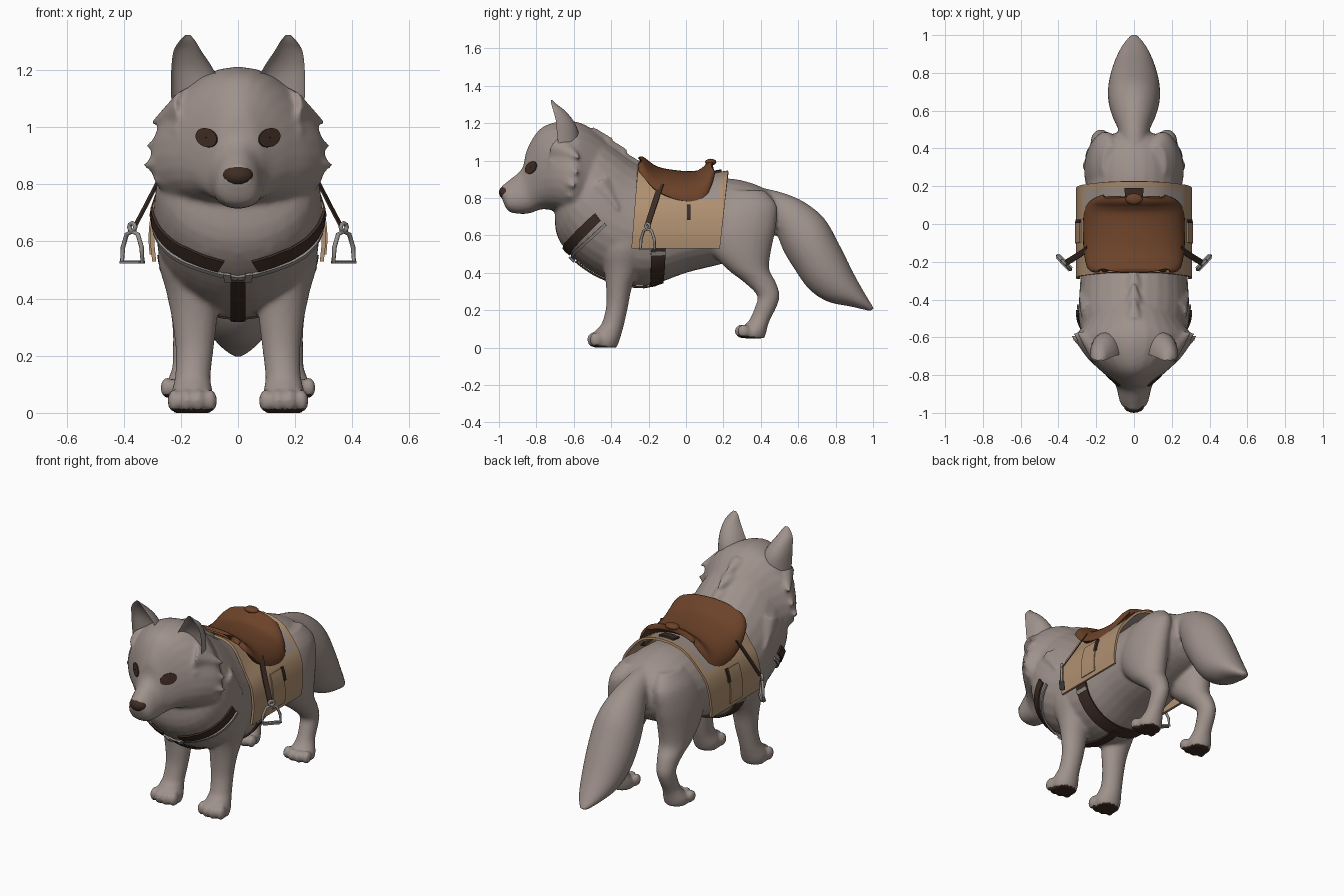
import bpy, bmesh, math
from mathutils import Vector, Matrix
from mathutils.bvhtree import BVHTree

if "Cube" in bpy.data.objects:
    bpy.data.objects.remove(bpy.data.objects["Cube"])


def mat(name, r, g, b):
    m = bpy.data.materials.new(name)
    m.diffuse_color = (r, g, b, 1)
    m.use_nodes = True
    m.node_tree.nodes["Principled BSDF"].inputs["Base Color"].default_value = m.diffuse_color
    return m


COAT = mat("grey_coat", .345, .285, .26)
DARK = mat("dark_nose_and_pads", .048, .025, .017)
SADDLE = mat("saddle_leather", .15, .055, .022)
STRAP = mat("dark_strap", .045, .025, .018)
TAN = mat("tan_blanket", .43, .28, .165)
METAL = mat("grey_metal", .28, .26, .245)


def smooth(pts, n):
    """Catmull-Rom interpolation of tuples."""
    out = []
    for i in range(len(pts) - 1):
        a, b, c, d = (pts[max(i - 1, 0)], pts[i], pts[i + 1], pts[min(i + 2, len(pts) - 1)])
        for k in range(n):
            t = k / n
            out.append(tuple(.5 * (2 * q + (r - p) * t + (2 * p - 5 * q + 4 * r - s) * t * t
                                   + (3 * q - p - 3 * r + s) * t ** 3) for p, q, r, s in zip(a, b, c, d)))
    return out + [tuple(pts[-1])]


def loft(bm, rings, sag=0, dent=0, side=1, seg=28, n=4):
    """Rings are (top y, top z, bottom y, bottom z, half width, centre x)."""
    rows = []
    for ty, tz, by, bz, w, x in smooth(rings, n):
        row = []
        for k in range(seg):
            a = 2 * math.pi * k / seg
            c, s = math.cos(a), math.sin(a)
            if dent and s > 0:
                s *= -dent
            s -= sag * c * c
            row.append(bm.verts.new((side * (x + w * c), (ty + by) / 2 + s * (ty - by) / 2,
                                     (tz + bz) / 2 + s * (tz - bz) / 2)))
        rows.append(row)
    for r0, r1 in zip(rows, rows[1:]):
        for k in range(seg):
            j = (k + 1) % seg
            bm.faces.new((r0[k], r0[j], r1[j], r1[k]))
    bm.faces.new(rows[0])
    bm.faces.new(rows[-1])


def grid(bm, rows):
    vs = [[bm.verts.new(p) for p in r] for r in rows]
    for a, b in zip(vs, vs[1:]):
        for k in range(len(a) - 1):
            bm.faces.new((a[k], a[k + 1], b[k + 1], b[k]))


def make(name, bm, *mats, mods=(), angle=40):
    bmesh.ops.recalc_face_normals(bm, faces=bm.faces)
    me = bpy.data.meshes.new(name)
    bm.to_mesh(me)
    ob = bpy.data.objects.new(name, me)
    bpy.context.collection.objects.link(ob)
    for kind, props in mods:
        m = ob.modifiers.new(kind, kind)
        for k, v in props.items():
            setattr(m, k, v)
    bpy.context.view_layer.update()
    me = bpy.data.meshes.new_from_object(ob.evaluated_get(bpy.context.evaluated_depsgraph_get()))
    ob.modifiers.clear()
    ob.data = me
    me.materials.clear()
    for m in mats:
        me.materials.append(m)
    me.shade_smooth()
    me.set_sharp_from_angle(angle=math.radians(angle))
    return ob


def tree(ob):
    me = ob.data
    return BVHTree.FromPolygons([v.co for v in me.vertices], [p.vertices for p in me.polygons])


def ball(bm, loc, size):
    bmesh.ops.create_uvsphere(bm, u_segments=16, v_segments=10, radius=1,
                              matrix=Matrix.Translation(loc) @ Matrix.Diagonal((*size, 1)))


def tuft(bm, base, tip, r):
    d = Vector(tip) - Vector(base)
    m = Matrix.Translation(Vector(base) + d / 2) @ d.to_track_quat('Z', 'Y').to_matrix().to_4x4()
    bmesh.ops.create_cone(bm, cap_ends=True, segments=10, radius1=r, radius2=.004, depth=d.length, matrix=m)


def strap(name, pts, wdir, width, m, bvh=None, off=.006, thick=.01):
    """Flat band along a path, laid on a surface when one is given."""
    bm, rows = bmesh.new(), []
    for p in smooth(pts, 6):
        row = []
        for t in (-.5, 0, .5):
            q = Vector(p) + Vector(wdir).normalized() * width * t
            if bvh:
                loc, nor, _, _ = bvh.find_nearest(q)
                q = loc + nor * off
            row.append(q)
        rows.append(row)
    grid(bm, rows)
    return make(name, bm, m, mods=[("SOLIDIFY", dict(thickness=thick, offset=0))])


# Animal: overlapping lofts fused into one skin
bm = bmesh.new()
loft(bm, [(-.55, 1.13, -.70, .76, .20, 0), (-.45, 1.11, -.69, .60, .27, 0), (-.36, 1.05, -.59, .47, .293, 0),
          (-.25, .975, -.43, .37, .288, 0), (-.1, .905, -.22, .33, .275, 0), (.05, .895, 0, .40, .262, 0),
          (.22, .905, .16, .44, .25, 0), (.35, .88, .3, .48, .235, 0), (.45, .83, .44, .56, .17, 0),
          (.49, .76, .49, .66, .07, 0)], sag=.1)
# Head
loft(bm, [(-.985, .865, -.985, .80, .04, 0), (-.94, .90, -.95, .73, .073, 0), (-.875, .96, -.88, .715, .09, 0),
          (-.85, 1.06, -.83, .72, .108, 0), (-.785, 1.165, -.77, .74, .178, 0), (-.70, 1.205, -.70, .73, .255, 0),
          (-.60, 1.21, -.61, .70, .308, 0), (-.52, 1.18, -.55, .70, .27, 0), (-.42, 1.10, -.45, .72, .2, 0)], sag=.27)
# Tail
loft(bm, [(.38, .86, .40, .70, .07, 0), (.51, .83, .47, .64, .08, 0), (.63, .78, .52, .52, .115, 0),
          (.74, .69, .58, .42, .137, 0), (.82, .55, .66, .31, .135, 0), (.90, .39, .76, .245, .112, 0),
          (.965, .275, .88, .22, .072, 0), (1.006, .21, .985, .195, .022, 0)])
for s in (1, -1):
    # Front and back legs with toes
    loft(bm, [(-.49, 0, -.37, 0, .068, .16), (-.51, .04, -.355, .04, .078, .16), (-.485, .09, -.34, .09, .068, .16),
              (-.45, .13, -.33, .13, .062, .158), (-.427, .22, -.31, .22, .066, .152),
              (-.427, .32, -.29, .32, .078, .152), (-.44, .42, -.25, .42, .09, .16),
              (-.47, .55, -.2, .55, .1, .18), (-.43, .7, -.24, .7, .07, .18)], side=s)
    loft(bm, [(.295, .05, .42, .05, .065, .185), (.285, .085, .43, .085, .073, .185), (.32, .125, .44, .125, .06, .182),
              (.345, .16, .455, .16, .05, .18), (.37, .22, .485, .22, .05, .178), (.38, .28, .5, .28, .053, .175),
              (.31, .35, .48, .35, .065, .17), (.22, .42, .445, .42, .085, .165), (.13, .52, .455, .52, .1, .162),
              (.09, .64, .48, .64, .1, .16), (.14, .76, .485, .76, .085, .145), (.22, .84, .42, .84, .05, .12)], side=s)
    for k in range(4):
        dx, mid = (k - 1.5) * .042, k in (1, 2)
        ball(bm, (s * (.16 + dx), -.48 - .014 * mid, .042), (.024, .036, .04))
        ball(bm, (s * (.185 + dx), .308 - .014 * mid, .088), (.024, .034, .036))
    # Cheek ruff
    for x, y, z, r in ((.336, -.595, .862, .085), (.322, -.575, .93, .09), (.302, -.57, 1.015, .085),
                       (.298, -.62, .81, .07)):
        tuft(bm, (s * .17, -.665, z + .04), (s * x, y, z), r)
    # Chest and shoulder fur
    tuft(bm, (s * .22, -.46, .86), (s * .29, -.36, .74), .07)
    tuft(bm, (s * .09, -.62, .68), (s * .11, -.655, .56), .05)
for y, z in ((-.5, 1.13), (-.42, 1.07), (-.34, 1.0)):
    tuft(bm, (0, y, z), (0, y + .11, z - .015), .05)
tuft(bm, (0, -.62, .68), (0, -.665, .55), .05)
coat = make("furry_body", bm, COAT, DARK, angle=60, mods=[
    ("REMESH", dict(mode='VOXEL', voxel_size=.011)), ("SMOOTH", dict(factor=.5, iterations=3))])
for p in coat.data.polygons:  # paw pads
    limit = .014 if p.center.y < 0 else .066
    p.material_index = int(p.center.z < limit and p.normal.z < -.6)
skin = tree(coat)

# Ears, hollow at the front
for s, tag in ((1, "left"), (-1, "right")):
    bm = bmesh.new()
    loft(bm, [(-.79, 1.06, -.57, 1.06, .085, .148), (-.805, 1.15, -.575, 1.15, .085, .149),
              (-.79, 1.21, -.60, 1.21, .071, .162), (-.775, 1.27, -.645, 1.265, .048, .177),
              (-.75, 1.305, -.69, 1.30, .027, .177), (-.73, 1.323, -.715, 1.323, .008, .176)], dent=.45, side=s)
    make(tag + "_ear", bm, COAT, angle=60)
    # Slanted eye laid on the face
    bm, rows = bmesh.new(), []
    for r in (.05, .5, 1):
        row = []
        for k in range(25):
            a = 2 * math.pi * k / 24
            u = .037 * r * math.cos(a)
            x, z = s * (.11 + u), .963 + .033 * r * math.sin(a) + .15 * u
            hit = skin.ray_cast(Vector((x, -2, z)), Vector((0, 1, 0)))[0]
            row.append(hit - Vector((0, .004, 0)))
        rows.append(row)
    grid(bm, rows)
    make(tag + "_eye", bm, DARK, mods=[("SOLIDIFY", dict(thickness=.006, offset=0))])

bm = bmesh.new()
ball(bm, (0, -.963, .83), (.054, .037, .036))
make("nose", bm, DARK, angle=60)

# Blanket draped over the back
bm, rows = bmesh.new(), []
for y, top in smooth([(-.26, .985), (-.1, .93), (.05, .918), (.225, .94)], 8):
    half = [(.293, .53), (.30, .62), (.284, .73), (.24, .81), (.14, top - .03), (0, top)]
    arc = smooth(half + [(-x, z) for x, z in half[-2::-1]], 4)
    rows.append([(x, y + (.93 - z) * (-.08 if y < -.2 else -.11 if y > .17 else -.09), z) for x, z in arc])
grid(bm, rows)
blanket = make("saddle_blanket", bm, TAN, COAT, mods=[("SOLIDIFY", dict(thickness=.014, offset=0))])
for p in blanket.data.polygons:  # open gap behind the seat
    p.material_index = int(.08 < p.center.y + (.93 - p.center.z) * .1 < .2 and p.center.z > .785)
cloth = tree(blanket)

# Seat: (y, ridge height, edge height, half width)
bm, rows = bmesh.new(), []
for y, top, bot, w in smooth([(-.243, 1.005, .97, .185), (-.232, 1.005, .92, .23), (-.16, .955, .84, .249),
                              (-.05, .933, .79, .256), (.05, .93, .78, .252), (.095, .95, .80, .236),
                              (.122, .975, .86, .205), (.143, .98, .93, .155)], 4):
    rows.append([(w * math.sin(a), y, bot + (top - bot) * math.cos(a))
                 for a in (math.pi * (k / 24 - .5) for k in range(25))])
grid(bm, rows)
make("saddle_seat", bm, SADDLE, angle=60, mods=[
    ("SOLIDIFY", dict(thickness=.03, offset=0)), ("BEVEL", dict(width=.008, segments=2))])
bm = bmesh.new()
ball(bm, (0, .132, .992), (.045, .03, .018))
make("saddle_knob", bm, SADDLE, angle=60)
strap("rear_tie", [(0, .13, .95), (0, .19, .95)], (1, 0, 0), .1, STRAP, cloth)

# Belly girth and chest strap
strap("girth", [(.30, -.145, .55), (.27, -.145, .45), (.16, -.145, .34), (0, -.145, .30), (-.16, -.145, .34),
                (-.27, -.145, .45), (-.30, -.145, .55)], (0, 1, 0), .08, STRAP, skin)
strap("chest_strap", [(0, -.6, .45), (0, -.5, .38), (0, -.32, .32), (0, -.15, .3)], (1, 0, 0), .055, STRAP, skin, off=.008)

for s, tag in ((1, "left"), (-1, "right")):
    def side(pts):
        return [(s * x, y, z) for x, y, z in pts]
    across = (s * .42, .53, -.74)
    strap(tag + "_collar", side([(.275, -.47, .70), (.21, -.56, .61), (.13, -.62, .545), (.06, -.64, .51)]),
          across, .055, STRAP, skin, off=.01)
    strap(tag + "_collar_cord", side([(.29, -.43, .66), (.22, -.54, .56), (.12, -.6, .5), (0, -.61, .46)]),
          across, .018, METAL, skin, off=.007)
    strap(tag + "_buckle", side([(.038, -.62, .49), (.036, -.61, .445)]), (1, 0, 0), .026, METAL, skin, off=.016)
    # Side pouch and its tie on the blanket
    strap(tag + "_pouch", side([(.34, -.045, .55), (.34, -.045, .66), (.31, -.04, .77)]), (0, 1, 0), .115,
          TAN, cloth, off=.002, thick=.008)
    strap(tag + "_pouch_tie", side([(.33, .015, .69), (.3, .015, .77)]), (0, 1, 0), .02, STRAP, cloth, off=.005)
    strap(tag + "_girth_buckle", side([(.31, -.145, .50), (.3, -.145, .48)]), (0, 1, 0), .082, METAL, skin, off=.009)
    # Stirrup leather and iron
    strap(tag + "_stirrup_leather", side([(.25, -.135, .87), (.31, -.175, .75), (.36, -.205, .655)]),
          (s * .15, 1, .3), .035, STRAP, thick=.006)
    arch = [(-.055, .528), (-.05, .58), (-.03, .625), (0, .635), (.03, .625), (.05, .58), (.055, .528)]
    ring = [(.016 * math.cos(a), .65 + .014 * math.sin(a)) for a in (k * math.pi / 4 for k in range(8))]
    cu = bpy.data.curves.new(tag + "_stirrup", 'CURVE')
    cu.dimensions, cu.bevel_depth, cu.bevel_resolution = '3D', .008, 2
    for pts in (arch, ring):
        sp = cu.splines.new('POLY')
        sp.points.add(len(pts) - 1)
        sp.use_cyclic_u = True
        for p, (u, z) in zip(sp.points, pts):
            p.co = (s * (.37 + .65 * u), -.205 + .7 * u, z, 1)
    cu.materials.append(METAL)
    bpy.context.collection.objects.link(bpy.data.objects.new(tag + "_stirrup", cu))
    strap(tag + "_stirrup_tread", side([(.336, -.241, .527), (.404, -.169, .527)]), (s * .7, -.7, 0), .03, METAL)
